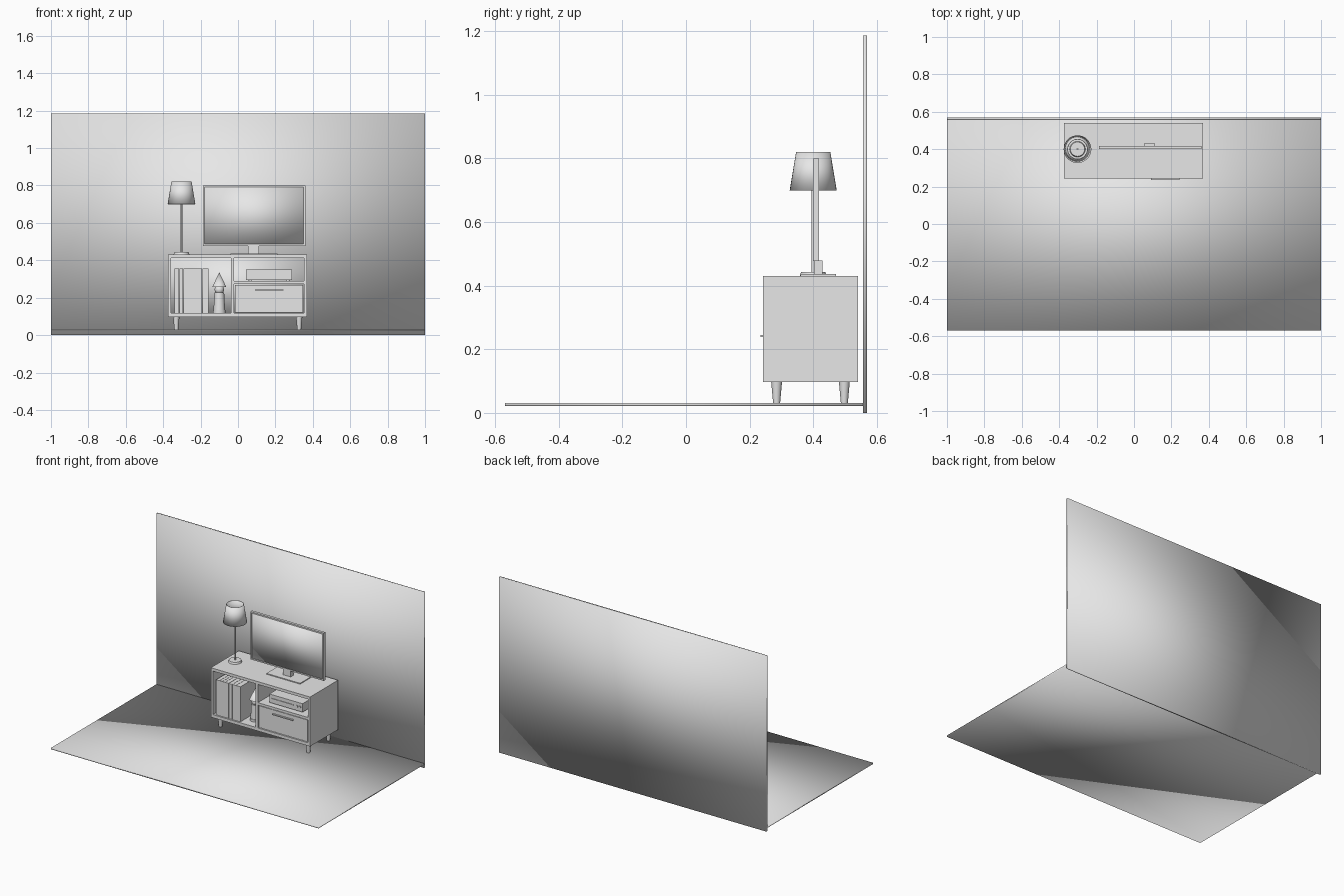
import bpy
import math

cube = bpy.data.objects.get("Cube")
if cube:
    bpy.data.objects.remove(cube, do_unlink=True)

grey = bpy.data.materials.new("plain_grey")
grey.use_nodes = True
grey.diffuse_color = (0.8, 0.8, 0.8, 1)
grey.node_tree.nodes["Principled BSDF"].inputs["Base Color"].default_value = grey.diffuse_color


def finish(name, smooth=None):
    ob = bpy.context.object
    ob.name = name
    ob.data.materials.append(grey)
    if smooth == "full":
        bpy.ops.object.shade_smooth()
    elif smooth == "angle":
        bpy.ops.object.shade_smooth_by_angle(angle=math.radians(35))
    return ob


def box(name, x, y, z, smooth=None):
    """Box given by its (low, high) range on each axis."""
    bpy.ops.mesh.primitive_cube_add(size=1, location=[sum(r) / 2 for r in (x, y, z)])
    bpy.context.object.scale = [r[1] - r[0] for r in (x, y, z)]
    bpy.ops.object.transform_apply(location=False, rotation=False, scale=True)
    return finish(name, smooth)


def cone(name, x, y, z, r_low, r_high, sides=32, fill="NGON"):
    """Upright cylinder or cone between two heights."""
    bpy.ops.mesh.primitive_cone_add(vertices=sides, radius1=r_low, radius2=r_high,
                                    depth=z[1] - z[0], end_fill_type=fill,
                                    location=(x, y, sum(z) / 2))
    return finish(name, "angle")


# Room
box("wall", (-1, 1), (0.557, 0.569), (0, 1.186), "full")
box("floor", (-1, 1), (-0.569, 0.557), (0.022, 0.031), "full")

# Cabinet carcass
left, right, front, back = -0.373, 0.369, 0.242, 0.541
depth = (front, back)
box("cabinet_top", (left, right), depth, (0.412, 0.431))
box("cabinet_bottom", (left, right), depth, (0.097, 0.118))
middle = (0.118, 0.412)
box("cabinet_right_side", (left, left + 0.016), depth, middle)
box("cabinet_left_side", (right - 0.016, right), depth, middle)
box("cabinet_divider", (-0.037, -0.021), (front, 0.53), middle)
box("cabinet_shelf", (-0.021, right - 0.016), (front, 0.53), (0.273, 0.289))
box("cabinet_back", (left + 0.016, right - 0.016), (0.53, 0.54), middle, "full")
for x in (-0.33, 0.327):
    for y in (0.285, 0.498):
        cone("cabinet_leg", x, y, (0.031, 0.097), 0.011, 0.017, 16)

# Drawer and handle
box("drawer_front", (-0.015, 0.347), (front + 0.003, 0.26), (0.122, 0.269))
box("drawer_body", (-0.01, 0.34), (0.26, 0.51), (0.125, 0.24))
box("drawer_handle", (0.09, 0.243), (0.235, 0.246), (0.238, 0.245))

# Row of books
x = -0.34
for width in (0.027, 0.021, 0.02, 0.027, 0.027, 0.027, 0.034):
    box("book", (x, x + width - 0.002), (0.252, 0.43), (0.118, 0.355))
    x += width

# Figurine
fx, fy = -0.1, 0.33
cone("figurine_base", fx, fy, (0.118, 0.133), 0.034, 0.034, 24)
cone("figurine_body", fx, fy, (0.133, 0.228), 0.031, 0.026, 24)
bpy.ops.mesh.primitive_uv_sphere_add(segments=20, ring_count=12, radius=0.025,
                                     location=(fx, fy, 0.243))
finish("figurine_head", "full")
cone("figurine_hat", fx, fy, (0.258, 0.336), 0.037, 0, 24)

# Media player
box("player_body", (0.042, 0.29), (0.275, 0.47), (0.295, 0.352))
box("player_slot", (0.058, 0.222), (0.271, 0.276), (0.322, 0.328))
for x in (0.245, 0.265):
    box("player_button", (x, x + 0.012), (0.27, 0.276), (0.319, 0.331))
for x in (0.065, 0.267):
    for y in (0.295, 0.45):
        cone("player_foot", x, y, (0.289, 0.295), 0.008, 0.008, 12)

# Television
tx, tz = (-0.187, 0.36), (0.477, 0.8)
ty = (0.4, 0.418)
rim = 0.009
box("tv_screen", (tx[0] + rim, tx[1] - rim), (0.403, 0.416), (tz[0] + rim, tz[1] - rim), "full")
box("tv_frame_top", tx, ty, (tz[1] - rim, tz[1]))
box("tv_frame_bottom", tx, ty, (tz[0], tz[0] + rim))
for a in (tx[0], tx[1] - rim):
    box("tv_frame_side", (a, a + rim), ty, (tz[0] + rim, tz[1] - rim))
box("tv_back", (tx[0] + rim, tx[1] - rim), (0.415, 0.418), (tz[0] + rim, tz[1] - rim))
box("tv_neck", (0.054, 0.112), (0.402, 0.43), (0.436, 0.479))
box("tv_stand", (-0.04, 0.212), (0.36, 0.472), (0.431, 0.437))

# Lamp
lx, ly = -0.302, 0.4
cone("lamp_base", lx, ly, (0.431, 0.443), 0.042, 0.038)
cone("lamp_pole", lx, ly, (0.443, 0.72), 0.005, 0.005, 16)
shade = cone("lamp_shade", lx, ly, (0.7, 0.82), 0.074, 0.054, 32, "NOTHING")
wall = shade.modifiers.new("thickness", "SOLIDIFY")
wall.thickness = 0.003
